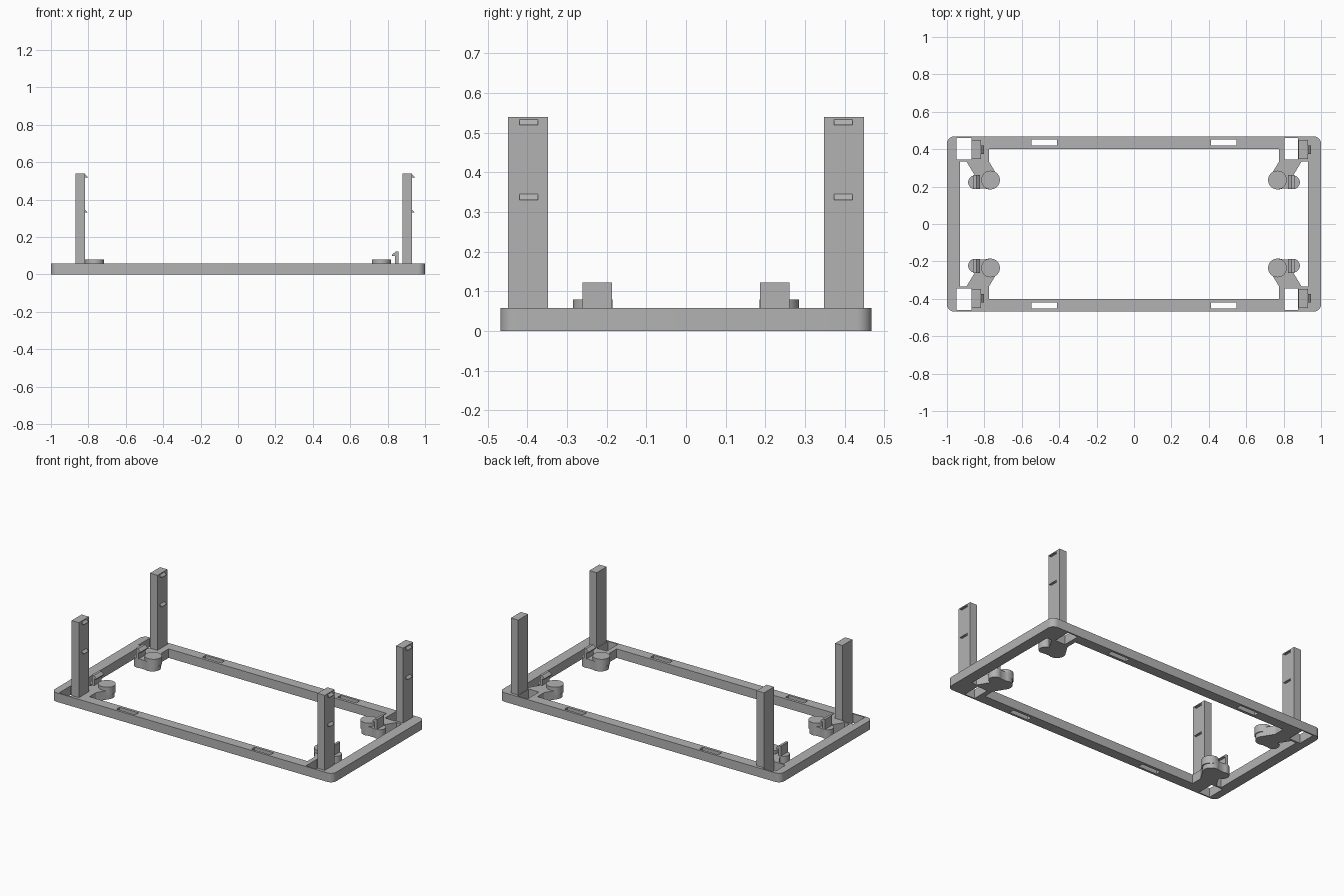
import bpy
import bmesh
from math import cos, sin, pi

cube = bpy.data.objects.get("Cube")
if cube:
    bpy.data.objects.remove(cube)

grey = bpy.data.materials.new("plain grey")
grey.use_nodes = True
grey.diffuse_color = (0.45, 0.45, 0.45, 1)
grey.node_tree.nodes["Principled BSDF"].inputs["Base Color"].default_value = (0.45, 0.45, 0.45, 1)

FRAME_H = 0.058


def prism(name, outline, low, high, axis="z"):
    """Extrude a 2D outline along z, or an xz outline along y."""
    bm = bmesh.new()
    point = (lambda a, b, c: (a, b, c)) if axis == "z" else (lambda a, b, c: (a, c, b))
    face = bm.faces.new([bm.verts.new(point(a, b, low)) for a, b in outline])
    new = bmesh.ops.extrude_face_region(bm, geom=[face])["geom"]
    shift = point(0, 0, high - low)
    bmesh.ops.translate(bm, vec=shift, verts=[g for g in new if isinstance(g, bmesh.types.BMVert)])
    bmesh.ops.recalc_face_normals(bm, faces=bm.faces)
    mesh = bpy.data.meshes.new(name)
    bm.to_mesh(mesh)
    bm.free()
    mesh.materials.append(grey)
    obj = bpy.data.objects.new(name, mesh)
    bpy.context.collection.objects.link(obj)
    return obj


def rect(x0, x1, y0, y1):
    return [(x0, y0), (x1, y0), (x1, y1), (x0, y1)]


def circle(x, y, r, n=40):
    return [(x + r * cos(2 * pi * i / n), y + r * sin(2 * pi * i / n)) for i in range(n)]


def rounded(w, d, r, n=8):
    pts = []
    for q, (sx, sy) in enumerate([(1, 1), (-1, 1), (-1, -1), (1, -1)]):
        for i in range(n + 1):
            a = (q + i / n) * pi / 2
            pts.append((sx * (w - r) + r * cos(a), sy * (d - r) + r * sin(a)))
    return pts


def combine(target, tool, operation):
    mod = target.modifiers.new(operation, "BOOLEAN")
    mod.operation = operation
    mod.solver = "EXACT"
    mod.object = tool
    bpy.context.view_layer.objects.active = target
    bpy.ops.object.modifier_apply(modifier=mod.name)
    bpy.data.objects.remove(tool)


def flip(points, sx, sy):
    return [(x * sx, y * sy) for x, y in points]


def smooth(obj):
    bpy.ops.object.select_all(action="DESELECT")
    obj.select_set(True)
    bpy.context.view_layer.objects.active = obj
    bpy.ops.object.shade_smooth_by_angle()


# Rounded rectangular frame with an open middle
frame = prism("frame", rounded(1, 0.468, 0.038), 0, FRAME_H)
combine(frame, prism("opening", rect(-0.93, 0.93, -0.402, 0.402), -0.1, 0.2), "DIFFERENCE")

corners = [(sx, sy) for sx in (-1, 1) for sy in (-1, 1)]
for sx, sy in corners:
    # Corner web with a slanted neck, ending in a round pad and a small lobe
    web = [(0.95, 0.43), (0.95, 0.333), (0.895, 0.333), (0.845, 0.25),
           (0.725, 0.25), (0.775, 0.333), (0.775, 0.43)]
    pieces = [web, circle(0.773, 0.235, 0.05), rect(0.773, 0.85, 0.19, 0.255),
              circle(0.85, 0.223, 0.037)]
    for outline in pieces:
        combine(frame, prism("web", flip(outline, sx, sy), 0, FRAME_H), "UNION")

for sx, sy in corners:
    # Openings beside the posts, and slots along the long rails
    x0, x1 = (-0.95, -0.868) if sx < 0 else (0.805, 0.877)
    hole = [(x, y * sy) for x, y in rect(x0, x1, 0.345, 0.459)]
    combine(frame, prism("hole", hole, -0.1, 0.2), "DIFFERENCE")
    slot = flip(rect(0.413, 0.548, 0.42, 0.453), sx, sy)
    combine(frame, prism("slot", slot, -0.1, 0.2), "DIFFERENCE")
smooth(frame)

for sx, sy in corners:
    label = ("left" if sx > 0 else "right") + ("_back" if sy > 0 else "_front")

    # Upright post with two snap wedges facing +x
    face_x = 0.931 if sx > 0 else -0.817
    post = [(x, y * sy) for x, y in rect(face_x - 0.052, face_x, 0.348, 0.449)]
    prism("post_" + label, post, 0, 0.54)
    for level, z in (("lower", 0.331), ("upper", 0.519)):
        wedge = [(face_x - 0.003, z), (face_x + 0.015, z), (face_x, z + 0.015), (face_x - 0.003, z + 0.015)]
        prism(f"{level}_snap_{label}", wedge, sy * 0.373, sy * 0.42, "y")

    # Raised round pad
    smooth(prism("pad_" + label, flip(circle(0.767, 0.235, 0.05), sx, sy), 0.03, 0.08))

    # Hooked clip leaning over the pad
    hook = [(0.857, 0.04), (0.857, 0.122), (0.842, 0.122), (0.824, 0.106), (0.824, 0.1),
            (0.839, 0.1), (0.839, 0.04)]
    prism("hook_" + label, flip(hook, sx, 1), sy * 0.187, sy * 0.261, "y")
